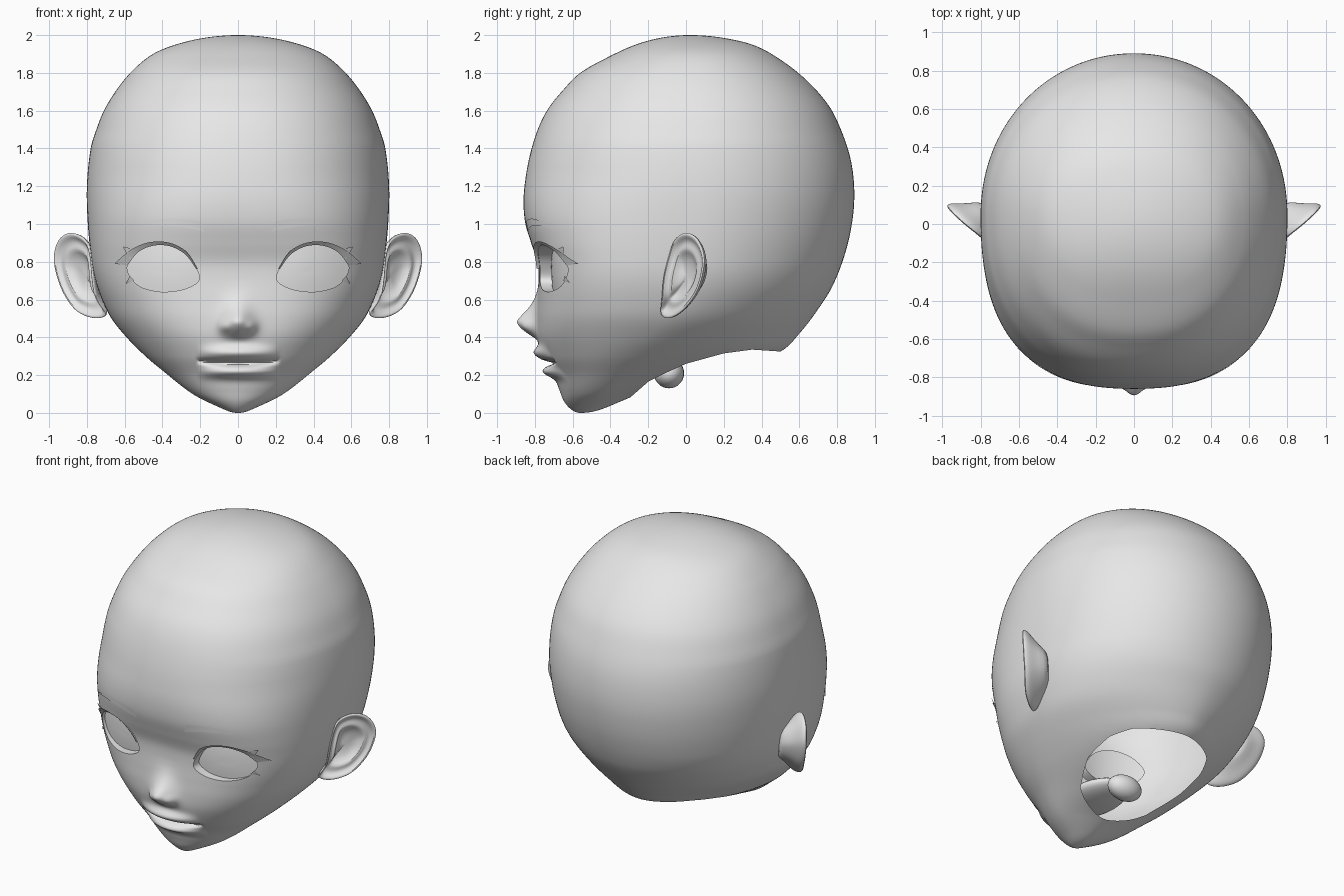
import bpy, bmesh
from math import acos, cos, sin, pi, exp, radians
from mathutils import Vector

if "Cube" in bpy.data.objects:
    bpy.data.objects.remove(bpy.data.objects["Cube"], do_unlink=True)

grey = bpy.data.materials.new("plain grey")
grey.use_nodes = True
grey.diffuse_color = (.8, .8, .8, 1)
for node in grey.node_tree.nodes:
    if node.type == 'BSDF_PRINCIPLED':
        node.inputs["Base Color"].default_value = (.8, .8, .8, 1)


def activate(ob):
    """Make ob the only selected object."""
    bpy.context.view_layer.update()
    bpy.ops.object.select_all(action='DESELECT')
    ob.select_set(True)
    bpy.context.view_layer.objects.active = ob


def make(name, bm, fix_normals=True):
    """Turn a bmesh into a named grey object."""
    if fix_normals:
        bmesh.ops.recalc_face_normals(bm, faces=bm.faces[:])
    mesh = bpy.data.meshes.new(name)
    bm.to_mesh(mesh)
    bm.free()
    mesh.materials.append(grey)
    ob = bpy.data.objects.new(name, mesh)
    bpy.context.collection.objects.link(ob)
    return ob


def smooth(ob, angle=45):
    activate(ob)
    bpy.ops.object.shade_smooth_by_angle(angle=radians(angle))


def curve(*pts):
    """Smooth value over height, eased at the bottom and the crown."""
    t = [acos(1 - z) for z, v in pts]
    v = [p[1] for p in pts]
    last = len(pts) - 1
    m = []
    for i in range(len(pts)):
        a, b = max(i - 1, 0), min(i + 1, last)
        m.append((v[b] - v[a]) / (t[b] - t[a]))

    def value(z):
        x = acos(max(-1, min(1, 1 - z)))
        i = 0
        while i < last - 1 and x > t[i + 1]:
            i += 1
        h = t[i + 1] - t[i]
        s = (x - t[i]) / h
        return ((1 + 2 * s) * (1 - s) ** 2 * v[i] + s * (1 - s) ** 2 * h * m[i]
                + s * s * (3 - 2 * s) * v[i + 1] + s * s * (s - 1) * h * m[i + 1])
    return value


def spline(pts, closed=False, steps=5):
    """Points of a smooth curve through pts."""
    pts = [Vector(p) for p in pts]
    n = len(pts)
    get = (lambda i: pts[i % n]) if closed else (lambda i: pts[max(0, min(n - 1, i))])
    out = []
    for i in range(n if closed else n - 1):
        a, b, c, d = (get(i + k) for k in (-1, 0, 1, 2))
        for k in range(steps):
            s = k / steps
            out.append(b + (c - a) * (s / 2) + (a * 2 - b * 5 + c * 4 - d) * (s * s / 2)
                       + (b * 3 - a - c * 3 + d) * (s ** 3 / 2))
    return out if closed else out + [pts[-1]]


def loft(bm, rings):
    """Join closed rings of points with quads and close both ends."""
    loops = [[bm.verts.new(p) for p in ring] for ring in rings]
    for a, b in zip(loops, loops[1:]):
        for i in range(len(a)):
            j = (i + 1) % len(a)
            bm.faces.new((a[i], a[j], b[j], b[i]))
    for ring in (loops[0], loops[-1]):
        mid = bm.verts.new(sum((v.co for v in ring), Vector((0, 0, 0))) / len(ring))
        for i in range(len(ring)):
            bm.faces.new((ring[i], ring[(i + 1) % len(ring)], mid))


# Skull profiles over height: half width, front, back, widest line, squareness
width = curve((0, 0), (.03, .1), (.1, .24), (.2, .37), (.3, .49), (.4, .59), (.5, .67),
              (.6, .72), (.7, .755), (.8, .775), (1, .795), (1.2, .8), (1.4, .78),
              (1.5, .75), (1.6, .71), (1.7, .65), (1.8, .57), (1.9, .45), (1.95, .33), (2, 0))
front = curve((0, -.56), (.02, -.61), (.06, -.645), (.12, -.67), (.2, -.7), (.3, -.755),
              (.4, -.785), (.5, -.79), (.6, -.785), (.72, -.78), (.8, -.787), (.9, -.82),
              (1, -.85), (1.1, -.86), (1.2, -.855), (1.35, -.83), (1.5, -.785),
              (1.61, -.73), (1.71, -.65), (1.8, -.56), (1.89, -.4), (1.965, -.22), (2, .02))
back = curve((0, -.56), (.08, -.3), (.17, 0), (.25, .3), (.325, .5), (.42, .6), (.55, .7),
             (.68, .78), (.87, .85), (1.05, .885), (1.2, .89), (1.35, .87), (1.5, .82),
             (1.62, .76), (1.75, .65), (1.87, .5), (1.95, .35), (1.985, .2), (2, .02))
middle = curve((0, -.56), (.1, -.45), (.3, -.3), (.5, -.1), (.8, 0), (1.2, .05), (2, .02))
square = curve((0, 2), (.3, 2.1), (.5, 2.5), (.77, 2.8), (1, 2.6), (1.3, 2.3), (2, 2.1))
round_back = curve((0, 1.8), (.4, 1.8), (.8, 2), (2, 2.05))
nose = curve((.37, 0), (.39, .01), (.42, .05), (.45, .085), (.48, .105), (.5, .095),
             (.55, .05), (.6, .02), (.65, .005), (.7, 0))


def gauss(d, s):
    return exp(-(d / s) ** 2)


def relief(x, z):
    """How far the nose and lips stand out of the face."""
    out = 0
    if .37 < z < .7:
        out += nose(z) * gauss(x, .075)
    out += .025 * gauss(abs(x) - .07, .03) * gauss(z - .455, .03)
    lip = max(0, 1 - (x / .22) ** 2)
    line = .262 + .3 * x * x
    out += lip * (.045 * gauss(z - .315, .035) + .05 * gauss(z - .215, .03))
    return out - .045 * lip ** .5 * gauss(z - line, .012)


def face_y(x, z):
    e, mid = square(z), middle(z)
    return mid + (front(z) - mid) * (1 - min(1, x / width(z)) ** e) ** (1 / e) - relief(x, z)


# Head: stacked egg-shaped sections, closer together on the face
RINGS, SIDES = 240, 200
sections = []
for i in range(1, RINGS):
    z = 1 - cos(pi * i / RINGS)
    w, mid = width(z), middle(z)
    ring = []
    for k in range(SIDES):
        a = 2 * pi * k / SIDES
        a -= .5 * sin(a)
        s, c = sin(a), cos(a)
        e = square(z) if c > 0 else round_back(z)
        r = (abs(s) ** e + abs(c) ** e) ** (-1 / e)
        depth = mid - front(z) if c > 0 else back(z) - mid
        x, y = w * r * s, mid - depth * r * c
        if c > 0:
            y -= relief(x, z)
        ring.append((x, y, z))
    sections.append(ring)
bm = bmesh.new()
loft(bm, sections)
head = make("head", bm)

# Eye openings: almond cutters whose inner end is the curved eye surface
almond = spline([(.205, .705), (.23, .78), (.28, .84), (.36, .882), (.45, .885), (.53, .85),
                 (.585, .78), (.57, .72), (.52, .67), (.44, .645), (.36, .642), (.27, .66)], True)
centre = sum(almond, Vector((0, 0))) / len(almond)
bm = bmesh.new()
for side in (1, -1):
    rings = [[(side * p.x, -1.1, p.y) for p in almond]]
    for scale in (1, .8, .6, .4, .2):
        ring = []
        for p in almond:
            q = centre + (p - centre) * scale
            d = q.x - .35
            ring.append((side * q.x, -.7 + .22 * d + .9 * d * d + .5 * (q.y - .77) ** 2, q.y))
        rings.append(ring)
    loft(bm, rings)
cutter = make("eye_cutter", bm)
cutter.hide_render = True
cut = head.modifiers.new("eyes", 'BOOLEAN')
cut.operation, cut.solver, cut.object = 'DIFFERENCE', 'EXACT', cutter
activate(head)
bpy.ops.object.modifier_apply(modifier=cut.name)
bpy.data.objects.remove(cutter, do_unlink=True)

# Neck opening: slice along an arched line and remove what lies below it
arch = [(-.32, .06), (-.2, .165), (-.1, .215), (0, .26), (.2, .315), (.35, .335), (.5, .325), (.53, .3)]
planes = [(Vector((0, a[0], a[1])), Vector((0, a[1] - b[1], b[0] - a[0])).normalized())
          for a, b in zip(arch, arch[1:])]
bm = bmesh.new()
bm.from_mesh(head.data)


def near_neck():
    return [f for f in bm.faces if all(v.co.z < .5 and v.co.y > -.45 for v in f.verts)]


for co, no in planes:
    faces = near_neck()
    geom = faces + list({e for f in faces for e in f.edges}) + list({v for f in faces for v in f.verts})
    bmesh.ops.bisect_plane(bm, geom=geom, dist=.0001, plane_co=co, plane_no=no)
below = [f for f in near_neck()
         if all((f.calc_center_median() - co).dot(no) < 0 for co, no in planes)]
bmesh.ops.delete(bm, geom=below, context='FACES')
bm.to_mesh(head.data)
bm.free()
smooth(head)


def mirrored(ob):
    ob.modifiers.new("mirror", 'MIRROR')
    return ob


# Brows and lashes: thin strips lying on the face
def strip(name, low, high, low_gap, high_gap):
    bm = bmesh.new()
    rows = [[bm.verts.new((p.x, face_y(p.x, p.y) - gap, p.y)) for p in spline(pts)]
            for pts, gap in ((low, low_gap), (high, high_gap))]
    for i in range(len(rows[0]) - 1):
        bm.faces.new((rows[0][i], rows[0][i + 1], rows[1][i + 1], rows[1][i]))
    smooth(mirrored(make(name, bm, False)))


strip("eyebrow", [(.18, .96), (.3, .985), (.4, .992), (.5, .985), (.62, .945)],
      [(.2, 1.015), (.3, 1.027), (.4, 1.025), (.5, 1.003), (.622, .949)], .004, .004)
strip("upper_lashes", [(.22, .76), (.28, .84), (.36, .882), (.45, .885), (.53, .85), (.585, .78)],
      [(.215, .765), (.275, .855), (.36, .9), (.46, .905), (.56, .868), (.655, .79)], .002, .018)
strip("outer_lash", [(.535, .862), (.57, .81)], [(.605, .88), (.608, .876)], .003, .02)
strip("lower_lash", [(.55, .7), (.59, .685)], [(.572, .725), (.592, .69)], .003, .01)

# Ears: a flared rim lofted back to the skull and dished inside
rim = spline([(.78, -.09, .84), (.81, -.06, .92), (.885, 0, .955), (.95, .06, .92),
              (.978, .095, .83), (.963, .085, .73), (.925, .05, .63), (.86, -.02, .54),
              (.765, -.09, .5), (.7, -.135, .52), (.75, -.13, .6), (.77, -.12, .72)], True, 3)
hub = sum(rim, Vector((0, 0, 0))) / len(rim)
outward = Vector((.7, -.7, 0))
bm = bmesh.new()
loft(bm, [[hub + (p - hub) * scale + outward * depth for p in rim] for scale, depth in (
    (.4, -.14), (.6, -.09), (.82, -.05), (.97, -.025), (1.02, 0), (.93, .006),
    (.83, -.022), (.7, -.02), (.6, -.012), (.48, -.04), (.25, -.05))])
ear = mirrored(make("ear", bm))
rounding = ear.modifiers.new("rounding", 'SUBSURF')
rounding.levels = rounding.render_levels = 1
smooth(ear, 80)


# Mouth lining, seen through the neck opening
def blob(name, place, size):
    bm = bmesh.new()
    bmesh.ops.create_uvsphere(bm, u_segments=24, v_segments=14, radius=1)
    for v in bm.verts:
        v.co = Vector(place) + Vector([a * b for a, b in zip(v.co, size)])
    smooth(make(name, bm), 80)


blob("mouth_lining", (0, -.38, .27), (.17, .26, .06))
blob("throat", (0, -.09, .21), (.12, .08, .08))
